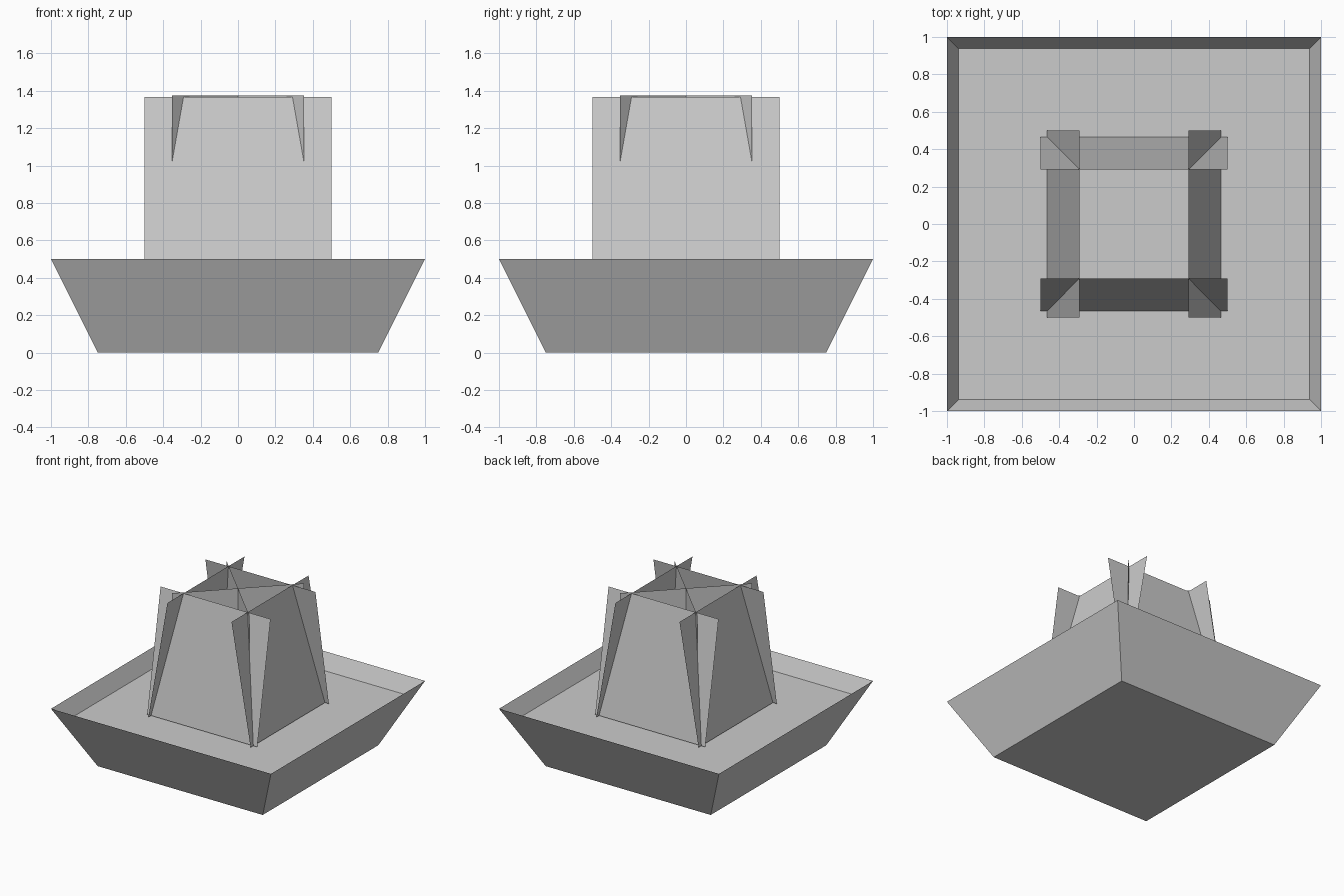
import bpy, math
from mathutils import Matrix

if "Cube" in bpy.data.objects:
    bpy.data.objects.remove(bpy.data.objects["Cube"])


def make_mesh(name, verts, faces):
    me = bpy.data.meshes.new(name)
    me.from_pydata(verts, [], faces)
    ob = bpy.data.objects.new(name, me)
    bpy.context.collection.objects.link(ob)
    return ob


def square(h, z):
    return [(-h, -h, z), (h, -h, z), (h, h, z), (-h, h, z)]


def upright_sheet(name, matrix):
    # unit sheet in the local XZ plane, centred on its origin
    ob = make_mesh(name, [(-.5, 0, -.5), (.5, 0, -.5), (.5, 0, .5), (-.5, 0, .5)],
                   [(0, 1, 2, 3)])
    ob.data.transform(matrix)
    return ob


FLOOR_Z = 0.375
MID_Z = FLOOR_Z + 0.5

# flared open-topped tray
sides = [(i, (i + 1) % 4, (i + 1) % 4 + 4, i + 4) for i in range(4)]
make_mesh("tray", square(0.75, 0) + square(1.0, 0.5), [(3, 2, 1, 0)] + sides)

# recessed floor inside the tray
floor_half = 0.75 + 0.25 * FLOOR_Z / 0.5
make_mesh("tray_floor", square(floor_half, FLOOR_Z), [(0, 1, 2, 3)])

# four sheets leaning inward around the middle
lean = Matrix.Translation((0, -0.378, MID_Z)) @ Matrix.Rotation(math.radians(-10), 4, 'X')
for i, side in enumerate(("front", "right", "back", "left")):
    upright_sheet("leaning_sheet_" + side, Matrix.Rotation(i * math.pi / 2, 4, 'Z') @ lean)

# two vertical sheets crossing on the diagonals
for i, angle in enumerate((45, -45)):
    upright_sheet(f"cross_sheet_{i + 1}",
                  Matrix.Translation((0, 0, MID_Z)) @ Matrix.Rotation(math.radians(angle), 4, 'Z'))
